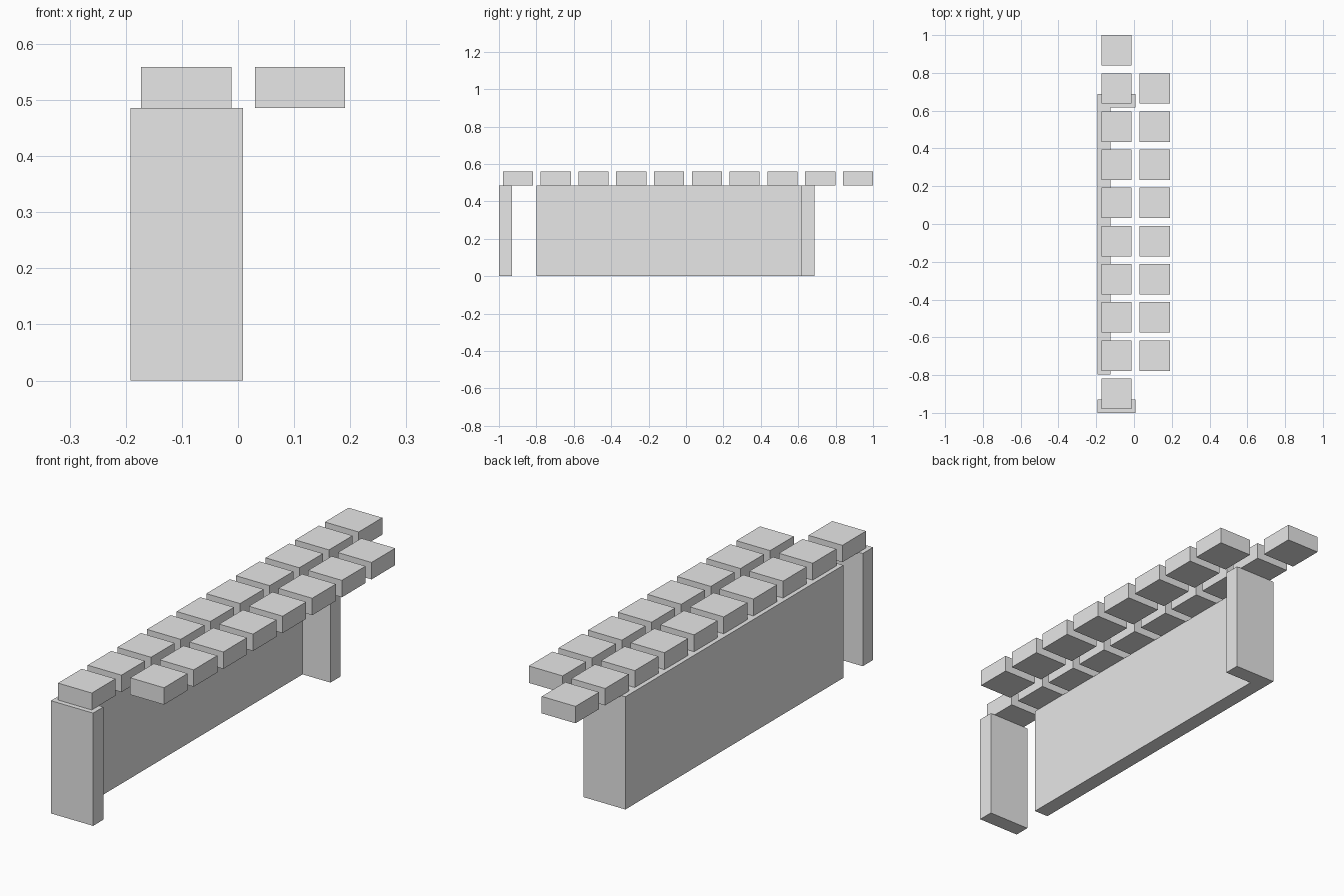
import bpy

cube = bpy.data.objects.get("Cube")
if cube:
    bpy.data.objects.remove(cube, do_unlink=True)

grey = bpy.data.materials.new("light_grey")
grey.use_nodes = True
colour = (0.8, 0.8, 0.8, 1)
grey.diffuse_color = colour
grey.node_tree.nodes["Principled BSDF"].inputs["Base Color"].default_value = colour

WALL_TOP, SLAB_TOP = 0.486, 0.559


def prism(name, outline, z0, z1):
    """Extrude a counter-clockwise floor outline from z0 to z1."""
    n = len(outline)
    verts = [(x, y, z) for z in (z0, z1) for x, y in outline]
    faces = [tuple(reversed(range(n))), tuple(range(n, 2 * n))]
    faces += [(i, (i + 1) % n, (i + 1) % n + n, i + n) for i in range(n)]
    mesh = bpy.data.meshes.new(name)
    mesh.from_pydata(verts, [], faces)
    mesh.materials.append(grey)
    obj = bpy.data.objects.new(name, mesh)
    bpy.context.collection.objects.link(obj)
    return obj


def box(name, x0, x1, y0, y1, z0, z1):
    return prism(name, [(x0, y0), (x1, y0), (x1, y1), (x0, y1)], z0, z1)


# Long wall with a return at the back end
prism("corner_wall", [(-0.192, -0.798), (-0.124, -0.798), (-0.124, 0.617),
                      (0.009, 0.617), (0.009, 0.687), (-0.192, 0.687)], 0, WALL_TOP)

# Free-standing pier at the front end
box("front_pier", -0.192, 0.009, -1, -0.93, 0, WALL_TOP)

# Two rows of paving-like slabs; the left row is one shorter at each end
SIZE, PITCH = 0.161, 0.202
for row, x, first, last in (("right", -0.173, 0, 10), ("left", 0.03, 1, 9)):
    for i in range(first, last):
        y = 1 - SIZE - i * PITCH
        box(f"{row}_slab_{i + 1}", x, x + SIZE, y, y + SIZE, WALL_TOP, SLAB_TOP)
